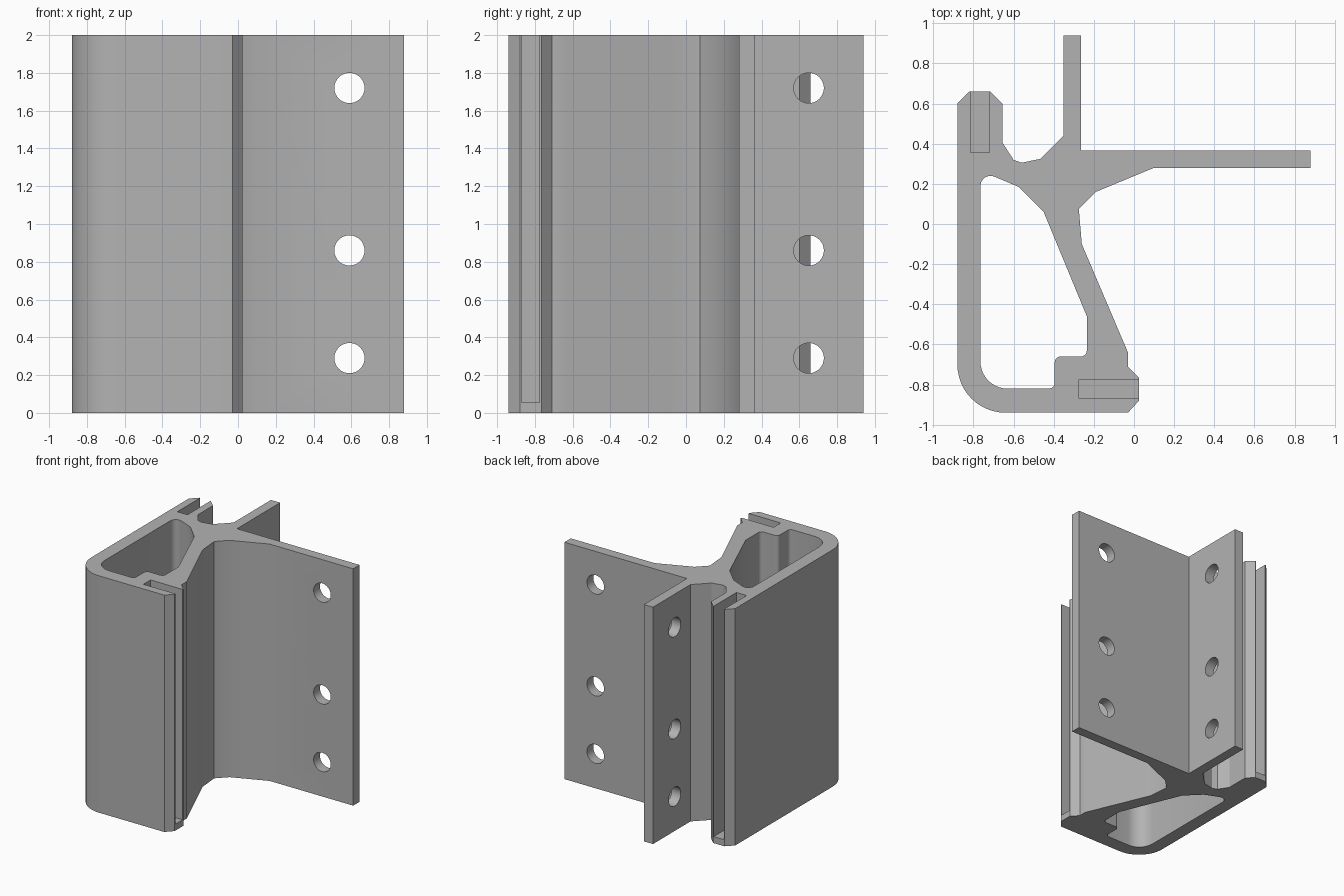
import bpy, bmesh, math
from mathutils import Matrix

cube = bpy.data.objects.get("Cube")
if cube:
    bpy.data.objects.remove(cube, do_unlink=True)

metal = bpy.data.materials.new("plain grey")
metal.use_nodes = True
GREY = (0.45, 0.45, 0.45, 1)
metal.diffuse_color = GREY
metal.node_tree.nodes["Principled BSDF"].inputs["Base Color"].default_value = GREY


def arc(cx, cy, r, start, end, steps=6):
    """Points on an arc, angles in degrees."""
    angles = [math.radians(start + (end - start) * i / steps) for i in range(steps + 1)]
    return [(cx + r * math.cos(a), cy + r * math.sin(a)) for a in angles]


def finish(bm, name):
    bmesh.ops.recalc_face_normals(bm, faces=bm.faces)
    mesh = bpy.data.meshes.new(name)
    bm.to_mesh(mesh)
    bm.free()
    mesh.materials.append(metal)
    obj = bpy.data.objects.new(name, mesh)
    bpy.context.collection.objects.link(obj)
    return obj


def prism(name, outline, z0, z1):
    """Vertical extrusion of a closed outline."""
    bm = bmesh.new()
    face = bm.faces.new([bm.verts.new((x, y, z0)) for x, y in outline])
    top = bmesh.ops.extrude_face_region(bm, geom=[face])["geom"]
    bmesh.ops.translate(bm, vec=(0, 0, z1 - z0),
                        verts=[v for v in top if isinstance(v, bmesh.types.BMVert)])
    return finish(bm, name)


def rect(x0, x1, y0, y1):
    return [(x0, y0), (x1, y0), (x1, y1), (x0, y1)]


def drill(name, centre, axis):
    bm = bmesh.new()
    bmesh.ops.create_cone(bm, cap_ends=True, segments=32, radius1=0.08, radius2=0.08, depth=0.2,
                          matrix=Matrix.Translation(centre) @ Matrix.Rotation(math.pi / 2, 4, axis))
    return finish(bm, name)


# Outer outline: rounded corner, slotted foot, web, two flanges, slotted arm
outer = arc(-0.64, -0.70, 0.24, 180, 270, 12) + [
    (-0.03, -0.94), (0.025, -0.88), (0.025, -0.765), (-0.03, -0.71), (-0.03, -0.64),
    (-0.26, -0.10), (-0.275, 0.075), (-0.19, 0.16), (0.10, 0.28),
    (0.88, 0.28), (0.88, 0.365), (-0.265, 0.365), (-0.265, 0.94),
    (-0.35, 0.94), (-0.35, 0.44), (-0.465, 0.325), (-0.56, 0.305), (-0.60, 0.32),
    (-0.655, 0.405), (-0.655, 0.60), (-0.715, 0.66), (-0.82, 0.66), (-0.88, 0.60)]

# Hollow chamber with rounded corners
chamber = (arc(-0.63, -0.685, 0.135, 180, 270, 10)
           + arc(-0.425, -0.79, 0.03, 270, 360)
           + arc(-0.365, -0.69, 0.03, 180, 90)
           + arc(-0.265, -0.63, 0.03, 270, 360)
           + [(-0.235, -0.46), (-0.45, 0.06), (-0.575, 0.185)]
           + arc(-0.715, 0.19, 0.05, 66, 180))

extrusion = prism("extruded_profile", outer, 0, 2)
cutters = [prism("chamber_cutter", chamber, -0.1, 2.1),
           prism("arm_slot_cutter", rect(-0.815, -0.72, 0.355, 0.8), 0.055, 2.1),
           prism("foot_slot_cutter", rect(-0.275, 0.2, -0.87, -0.775), 0.055, 2.1)]

# Bolt holes through both flanges
for i, z in enumerate((0.29, 0.86, 1.72)):
    cutters.append(drill(f"side_flange_drill_{i}", (0.59, 0.32, z), 'X'))
    cutters.append(drill(f"back_flange_drill_{i}", (-0.31, 0.65, z), 'Y'))

for cutter in cutters:
    cut = extrusion.modifiers.new(cutter.name, 'BOOLEAN')
    cut.operation = 'DIFFERENCE'
    cut.solver = 'EXACT'
    cut.object = cutter

# Bake the cuts and drop the cutters
bpy.context.view_layer.update()
baked = bpy.data.meshes.new_from_object(extrusion.evaluated_get(bpy.context.evaluated_depsgraph_get()))
extrusion.modifiers.clear()
extrusion.data = baked
for cutter in cutters:
    bpy.data.objects.remove(cutter, do_unlink=True)
baked.materials.clear()
baked.materials.append(metal)
for face in baked.polygons:
    face.material_index = 0

bpy.ops.object.select_all(action='DESELECT')
extrusion.select_set(True)
bpy.context.view_layer.objects.active = extrusion
bpy.ops.object.shade_smooth_by_angle(angle=math.radians(30))
